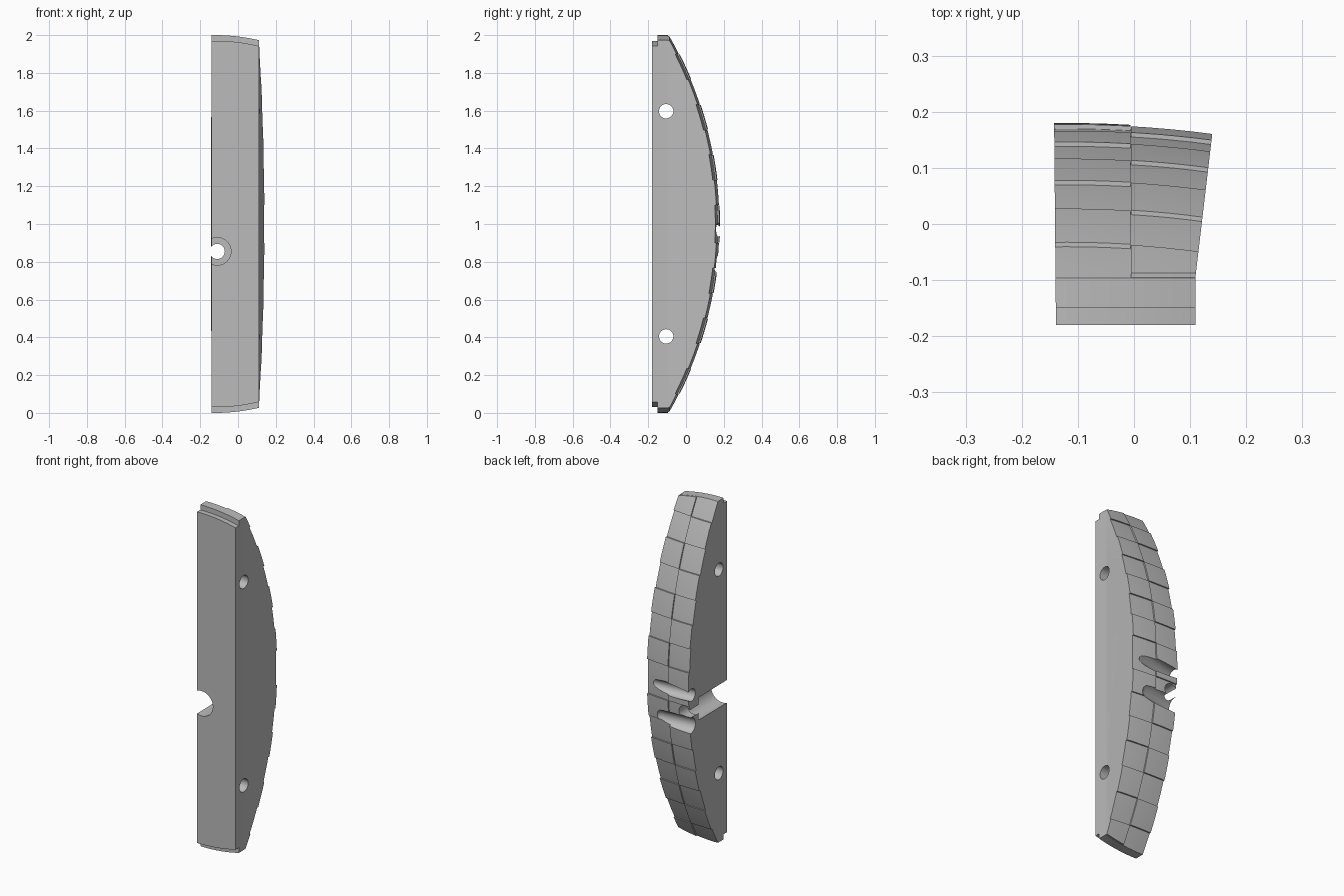
import bpy, bmesh, math
from mathutils import Vector

cube = bpy.data.objects.get("Cube")
if cube:
    bpy.data.objects.remove(cube, do_unlink=True)

CX, CZ = -0.12, 1.0        # axis of the dome
EDGE = 0.18                # y of the dome's crown

stone = bpy.data.materials.new("stone_grey")
stone.use_nodes = True
grey = (0.5, 0.5, 0.5, 1)
stone.diffuse_color = grey
stone.node_tree.nodes["Principled BSDF"].inputs["Base Color"].default_value = grey


def make(name, bm):
    bmesh.ops.recalc_face_normals(bm, faces=bm.faces)
    mesh = bpy.data.meshes.new(name)
    bm.to_mesh(mesh)
    bm.free()
    mesh.materials.append(stone)
    ob = bpy.data.objects.new(name, mesh)
    bpy.context.collection.objects.link(ob)
    return ob


def revolve(name, profile):
    """Spin (radius, y) points around the dome axis."""
    bm = bmesh.new()
    verts = [bm.verts.new((CX, y, CZ + r)) for r, y in profile]
    edges = [bm.edges.new(pair) for pair in zip(verts, verts[1:])]
    bmesh.ops.spin(bm, geom=verts + edges, cent=(CX, 0, CZ), axis=(0, 1, 0),
                   angle=math.tau, steps=160, use_duplicate=False)
    bmesh.ops.remove_doubles(bm, verts=bm.verts, dist=0.0001)
    return make(name, bm)


def dome(lower, rim=1.0, steps=28):
    """Spherical cap points from rim to crown, sunk by a given depth."""
    radii = [rim * (1 - i / steps) for i in range(steps + 1)]
    return [(r, EDGE - lower - 2 + math.sqrt(4 - r * r)) for r in radii]


def prism(name, plan, z0, z1):
    bm = bmesh.new()
    face = bm.faces.new([bm.verts.new((x, y, z0)) for x, y in plan])
    up = bmesh.ops.extrude_face_region(bm, geom=[face])["geom"]
    bmesh.ops.translate(bm, vec=(0, 0, z1 - z0),
                        verts=[v for v in up if isinstance(v, bmesh.types.BMVert)])
    return make(name, bm)


def rod(name, start, end, radius, rounded=False):
    start, end = Vector(start), Vector(end)
    axis = end - start
    turn = axis.to_track_quat("Z", "Y").to_matrix().to_4x4()
    turn.translation = (start + end) / 2
    bm = bmesh.new()
    bmesh.ops.create_cone(bm, cap_ends=True, segments=40, radius1=radius,
                          radius2=radius, depth=axis.length, matrix=turn)
    if rounded:
        bmesh.ops.bevel(bm, geom=[e for e in bm.edges if len(e.link_faces) == 2
                                  and any(len(f.verts) > 4 for f in e.link_faces)],
                        offset=radius * 0.8, segments=5, profile=0.5, affect="EDGES")
    return make(name, bm)


def boolean(ob, tool, operation):
    mod = ob.modifiers.new("cut", "BOOLEAN")
    mod.operation, mod.object, mod.solver = operation, tool, "EXACT"
    bpy.ops.object.select_all(action="DESELECT")
    bpy.context.view_layer.objects.active = ob
    ob.select_set(True)
    bpy.ops.object.modifier_apply(modifier=mod.name)


# Domed body with a stepped lip at the rim
body = revolve("domed_body", [(0, -0.18), (0.97, -0.18), (0.97, -0.15), (1, -0.15)]
               + dome(0.008))

# Raised blocks: a shell cut to a checker of two columns
shell = dome(0, 0.999)
tiles = revolve("raised_blocks", [(r, y - 0.03) for r, y in reversed(shell)] + shell)

cells = bmesh.new()
ROW = 0.133
rows = [0.1 + i * ROW for i in range(7)] + [1.05]
spans = [(-0.1, 0.1)] + list(zip(rows, rows[1:]))
for i, (low, high) in enumerate(spans):
    left_side = i % 2 == 0
    x0, x1 = (-0.3, -0.006) if left_side else (-0.005, 0.3)
    for sign in ((1,) if i == 0 else (1, -1)):
        mid, height = CZ + sign * (low + high) / 2, high - low - 0.002
        box = bmesh.ops.create_cube(cells, size=1)["verts"]
        bmesh.ops.scale(cells, vec=(x1 - x0, 1, height), verts=box)
        bmesh.ops.translate(cells, vec=((x0 + x1) / 2, 0, mid), verts=box)
checker = make("checker_cutter", cells)
boolean(tiles, checker, "INTERSECT")

# Wedge-shaped plan that trims both parts
wedge = prism("wedge_cutter", [(-0.138, -0.3), (0.11, -0.3), (0.11, -0.09),
                               (0.15, 0.25), (-0.143, 0.25)], -0.1, 2.1)

# Pin holes, stepped bore and the two back grooves
cutters = [rod("pin_hole_cutter", (-0.4, -0.105, z), (0.4, -0.105, z), 0.038)
           for z in (0.405, 1.597)]
cutters += [
    rod("bore_cutter", (-0.11, -0.3, 0.855), (-0.11, 0.085, 0.855), 0.073),
    rod("small_bore_cutter", (-0.11, 0, 0.855), (-0.11, 0.3, 0.855), 0.04),
    rod("upper_groove_cutter", (0.11, 0.195, 0.975), (-0.25, 0.135, 0.955), 0.036, True),
    rod("lower_groove_cutter", (0.08, 0.195, 0.79), (-0.25, 0.145, 0.78), 0.046, True),
]

for part in (body, tiles):
    boolean(part, wedge, "INTERSECT")
    for cutter in cutters:
        boolean(part, cutter, "DIFFERENCE")

for helper in cutters + [wedge, checker]:
    bpy.data.objects.remove(helper, do_unlink=True)

for part in (body, tiles):
    bpy.ops.object.select_all(action="DESELECT")
    bpy.context.view_layer.objects.active = part
    part.select_set(True)
    bpy.ops.object.shade_smooth_by_angle(angle=math.radians(25))
